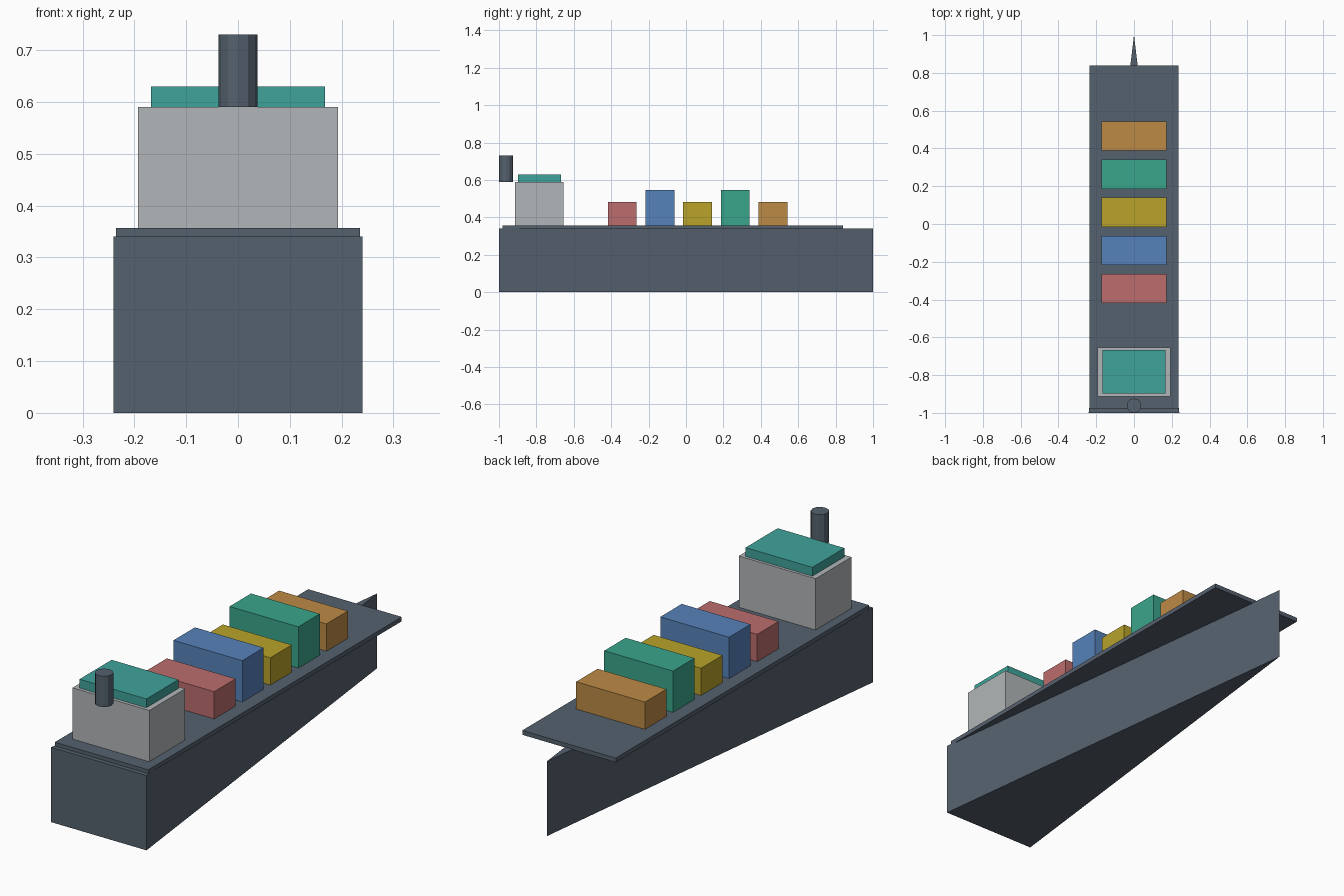
import bpy
import bmesh

default_cube = bpy.data.objects.get("Cube")
if default_cube:
    bpy.data.objects.remove(default_cube, do_unlink=True)


def linear(channel):
    c = channel / 255
    return c / 12.92 if c <= 0.04045 else ((c + 0.055) / 1.055) ** 2.4


def make_material(name, rgb):
    colour = [linear(c) for c in rgb] + [1]
    mat = bpy.data.materials.new(name)
    mat.use_nodes = True
    mat.diffuse_color = colour
    shader = next(n for n in mat.node_tree.nodes if n.type == "BSDF_PRINCIPLED")
    shader.inputs["Base Color"].default_value = colour
    return mat


def finish(name, bm, mat):
    bmesh.ops.recalc_face_normals(bm, faces=bm.faces)
    mesh = bpy.data.meshes.new(name)
    bm.to_mesh(mesh)
    bm.free()
    mesh.materials.append(mat)
    obj = bpy.data.objects.new(name, mesh)
    bpy.context.collection.objects.link(obj)
    return obj


def prism(name, outline, bottom, top, mat):
    """Extrude a flat outline straight up from bottom to top."""
    bm = bmesh.new()
    face = bm.faces.new([bm.verts.new((x, y, bottom)) for x, y in outline])
    grown = bmesh.ops.extrude_face_region(bm, geom=[face])
    verts = [v for v in grown["geom"] if isinstance(v, bmesh.types.BMVert)]
    bmesh.ops.translate(bm, verts=verts, vec=(0, 0, top - bottom))
    return finish(name, bm, mat)


def box(name, half_width, back, front, bottom, top, mat):
    outline = [(-half_width, back), (half_width, back),
               (half_width, front), (-half_width, front)]
    return prism(name, outline, bottom, top, mat)


slate = make_material("slate hull", (85, 97, 110))
grey = make_material("pale grey", (178, 182, 184))
teal = make_material("teal", (63, 163, 155))

# Wedge hull tapering to a sharp bow, with a flat deck slab
HULL_TOP, DECK_TOP, CABIN_TOP = 0.34, 0.357, 0.59
prism("hull", [(-0.24, -1), (0.24, -1), (0, 1)], 0, HULL_TOP, slate)
box("deck", 0.235, -0.98, 0.84, 0.337, DECK_TOP, slate)

# Cabin block and its roof
box("cabin", 0.193, -0.913, -0.655, DECK_TOP, CABIN_TOP, grey)
box("cabin_roof", 0.168, -0.898, -0.668, CABIN_TOP, 0.63, teal)

# Funnel behind the cabin
bm = bmesh.new()
bmesh.ops.create_cone(bm, cap_ends=True, segments=12,
                      radius1=0.038, radius2=0.038, depth=0.14)
funnel = finish("funnel", bm, slate)
funnel.location = (0, -0.962, 0.66)

# Row of cargo containers, alternating low and tall
cargo = {
    "red": (188, 109, 109),
    "blue": (86, 130, 186),
    "yellow": (184, 163, 42),
    "green": (58, 165, 139),
    "orange": (188, 138, 69),
}
for i, (name, rgb) in enumerate(cargo.items()):
    y = -0.341 + i * 0.2015
    top = 0.545 if i % 2 else 0.481
    box(name + "_container", 0.173, y - 0.077, y + 0.077,
        DECK_TOP, top, make_material(name, rgb))
